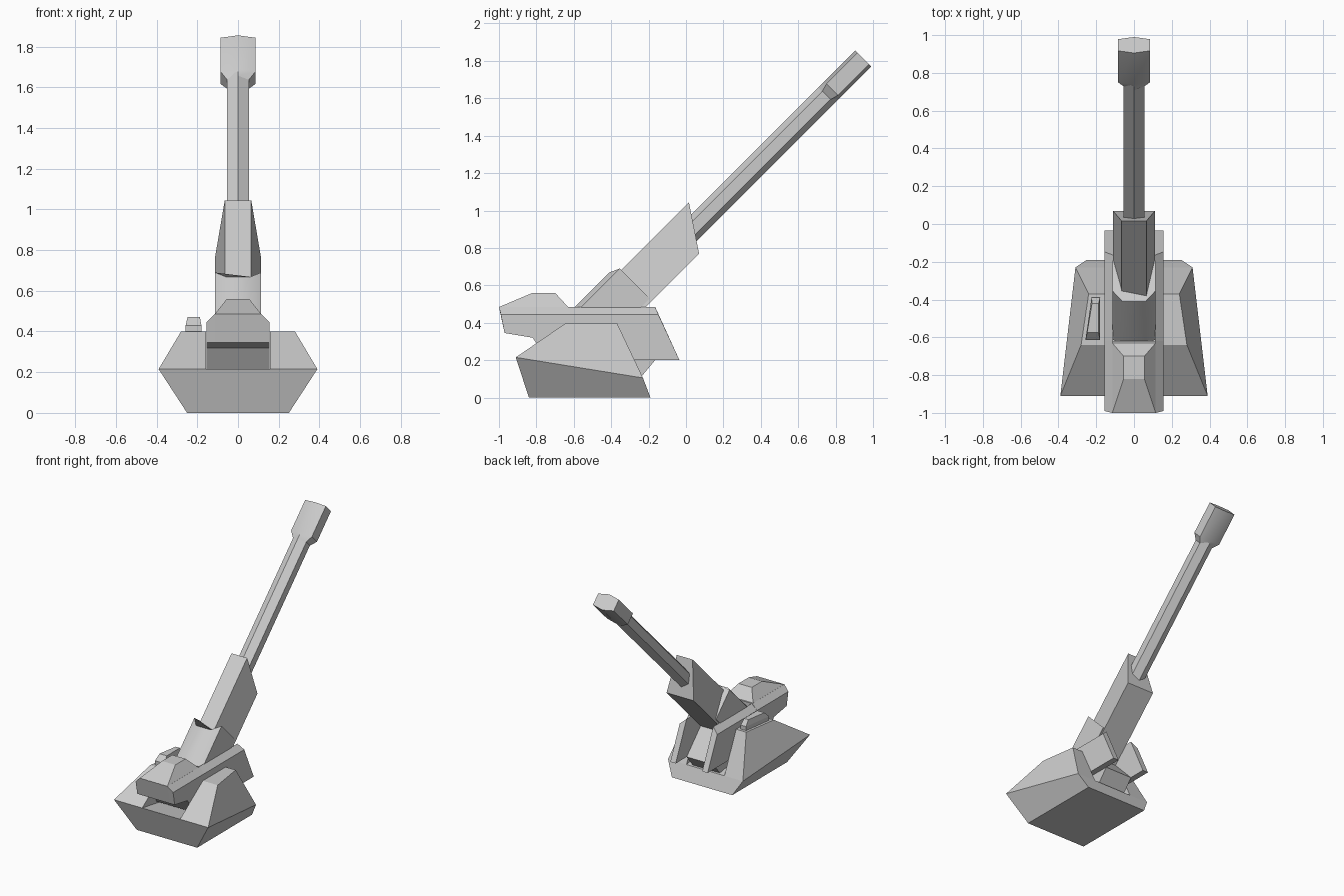
import bpy, bmesh, math

cube = bpy.data.objects.get("Cube")
if cube:
    bpy.data.objects.remove(cube, do_unlink=True)

grey = bpy.data.materials.new("armour_grey")
grey.use_nodes = True
grey.diffuse_color = (0.6, 0.6, 0.6, 1)
grey.node_tree.nodes["Principled BSDF"].inputs["Base Color"].default_value = (0.6, 0.6, 0.6, 1)


def loft(name, rings, smooth=False):
    """Skin a row of matching point rings and cap both ends."""
    bm = bmesh.new()
    rows = [[bm.verts.new(p) for p in ring] for ring in rings]
    n = len(rows[0])
    for a, b in zip(rows, rows[1:]):
        for i in range(n):
            j = (i + 1) % n
            bm.faces.new((a[i], a[j], b[j], b[i]))
    bm.faces.new(rows[0][::-1])
    bm.faces.new(rows[-1])
    bmesh.ops.recalc_face_normals(bm, faces=bm.faces)
    mesh = bpy.data.meshes.new(name)
    bm.to_mesh(mesh)
    bm.free()
    mesh.materials.append(grey)
    obj = bpy.data.objects.new(name, mesh)
    bpy.context.collection.objects.link(obj)
    if smooth:
        bpy.ops.object.select_all(action="DESELECT")
        obj.select_set(True)
        bpy.context.view_layer.objects.active = obj
        bpy.ops.object.shade_smooth_by_angle(angle=math.radians(35))
    return obj


def side_profile(x, points):
    return [(x, y, z) for y, z in points]


def rect(x, y0, y1, z):
    return [(-x, y0, z), (x, y0, z), (x, y1, z), (-x, y1, z)]


def gun(x, u, v):
    """Point on the raised gun: u along the axis, v above it."""
    r = math.sqrt(0.5)
    return (x, (u - v) * r, 0.865 + (u + v) * r)


# Lower hull, flaring up to a sloping rim
rim = [(-0.39, -0.91, 0.215), (0.39, -0.91, 0.215), (0.31, -0.23, 0.105), (-0.31, -0.23, 0.105)]
loft("lower_hull", [rect(0.25, -0.84, -0.19, 0), rim])

# Cheeks and turret arms on both sides
cheek = [(-0.91, 0.215), (-0.64, 0.4), (-0.37, 0.4), (-0.23, 0.105)]
cheek_widths = (0.39, 0.28, 0.24, 0.31)
arm_outer = [(-0.65, 0.445), (-0.148, 0.445), (-0.035, 0.2), (-0.65, 0.2)]
arm_inner = [(-0.65, 0.485), (-0.165, 0.485), (-0.035, 0.2), (-0.65, 0.2)]
for side, s in (("left", 1), ("right", -1)):
    outer = [(s * w, y, z) for w, (y, z) in zip(cheek_widths, cheek)]
    loft(side + "_cheek", [side_profile(s * 0.157, cheek), outer])
    loft(side + "_arm", [side_profile(s * 0.11, arm_inner), side_profile(s * 0.155, arm_outer)])

# Turret body with chamfered upper edges
body_mid = [(-1, 0.485), (-0.62, 0.485), (-0.62, 0.2), (-0.74, 0.2), (-0.82, 0.32), (-0.97, 0.345)]
body_side = [(-0.99, 0.445), (-0.62, 0.445)] + body_mid[2:]
loft("turret_body", [side_profile(-0.155, body_side), side_profile(-0.115, body_mid),
                     side_profile(0.115, body_mid), side_profile(0.155, body_side)])
loft("turret_hood", [rect(0.115, -1, -0.63, 0.484), rect(0.055, -0.82, -0.70, 0.56)])

# Pivot block between the arms
pivot = [(-0.7, 0.4), (-0.36, 0.4), (-0.165, 0.2), (-0.24, 0.11), (-0.7, 0.185)]
loft("pivot_block", [side_profile(-0.112, pivot), side_profile(0.112, pivot)])


# Bulged gun mantlet, rounded off at its upper end
def mantlet_ring(u_crown, u_edge, crown):
    return [gun(-0.06, u_crown, crown), gun(0.06, u_crown, crown), gun(0.113, u_edge, 0.127),
            gun(0.113, u_edge, -0.1), gun(-0.113, u_edge, -0.1), gun(-0.113, u_edge, 0.127)]


loft("gun_mantlet", [mantlet_ring(-0.74, -0.74, 0.152), mantlet_ring(-0.43, -0.375, 0.152)], True)

# Tapered sleeve with a slanted end
loft("gun_sleeve", [[gun(-0.065, a, 0.116), gun(0.065, a, 0.116),
                     gun(0.112, b, -0.117), gun(-0.112, b, -0.117)]
                    for a, b in ((-0.6, -0.6), (0.138, -0.018))])


# Six-sided barrel and wider muzzle
def hexagon(u, half_width, shoulder):
    return [gun(0, u, 0.06), gun(half_width, u, shoulder), gun(half_width, u, -shoulder),
            gun(0, u, -0.06), gun(-half_width, u, -shoulder), gun(-half_width, u, shoulder)]


loft("barrel", [hexagon(-0.1, 0.055, 0.03), hexagon(1.09, 0.055, 0.03)])
loft("muzzle", [hexagon(1.06, 0.053, 0.031), hexagon(1.105, 0.086, 0.043),
                hexagon(1.34, 0.086, 0.043)], True)

# Small sight housing on the right cheek
loft("sight_housing", [
    [(-0.257, -0.615, z0), (-0.18, -0.615, z0), (-0.18, -0.39, z0), (-0.225, -0.39, z0)]
    for z0 in (0.39, 0.43)] + [
    [(-0.248, -0.575, 0.47), (-0.187, -0.575, 0.47), (-0.187, -0.42, 0.47), (-0.222, -0.42, 0.47)]])
